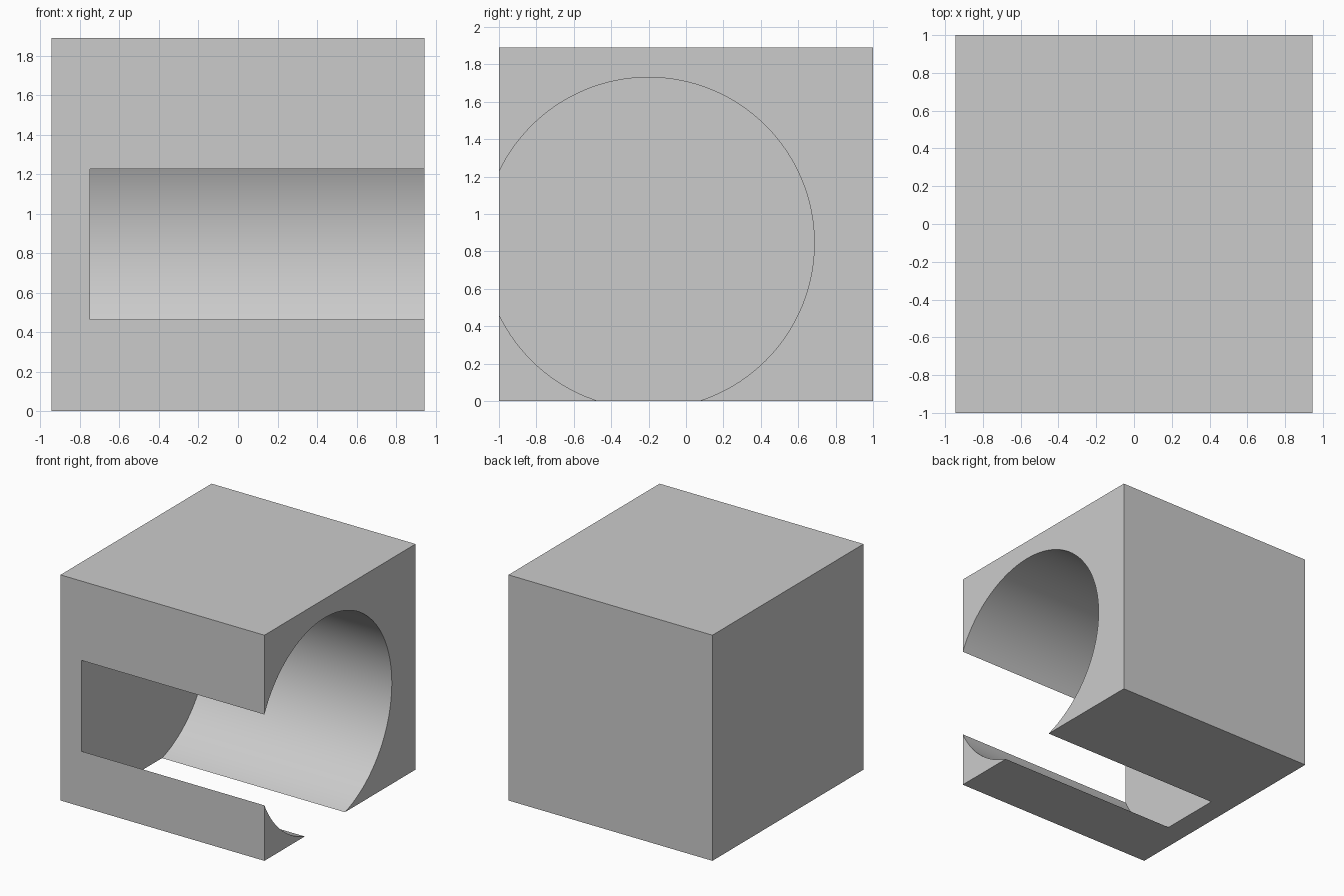
import bpy
import math

default = bpy.data.objects.get("Cube")
if default:
    bpy.data.objects.remove(default, do_unlink=True)

WIDTH, DEPTH, HEIGHT = 1.89, 2.0, 1.89
BORE_RADIUS, BORE_Y, BORE_Z = 0.886, -0.2, 0.845
FLOOR_X, END_X = -0.75, 1.2

# Material
grey = bpy.data.materials.new("light grey")
grey.use_nodes = True
colour = (0.6, 0.6, 0.6, 1)
grey.diffuse_color = colour
grey.node_tree.nodes["Principled BSDF"].inputs["Base Color"].default_value = colour

# Solid block
bpy.ops.mesh.primitive_cube_add(size=1, location=(0, 0, HEIGHT / 2))
block = bpy.context.object
block.name = "bored_block"
block.scale = (WIDTH, DEPTH, HEIGHT)
bpy.ops.object.transform_apply(location=True, rotation=True, scale=True)
block.data.materials.append(grey)

# Blind bore, open at the left side, front and bottom
bpy.ops.mesh.primitive_cylinder_add(
    vertices=128, radius=BORE_RADIUS, depth=END_X - FLOOR_X,
    location=((FLOOR_X + END_X) / 2, BORE_Y, BORE_Z),
    rotation=(0, math.pi / 2, 0))
cutter = bpy.context.object
cutter.name = "bore_cutter"
cutter.hide_render = True
cutter.data.materials.append(grey)

# Cut the bore and drop the cutter
bore = block.modifiers.new("bore", "BOOLEAN")
bore.operation = "DIFFERENCE"
bore.solver = "EXACT"
bore.object = cutter
bpy.ops.object.select_all(action="DESELECT")
block.select_set(True)
bpy.context.view_layer.objects.active = block
bpy.ops.object.modifier_apply(modifier=bore.name)
bpy.data.objects.remove(cutter, do_unlink=True)
bpy.ops.object.shade_smooth_by_angle(angle=math.radians(30))
